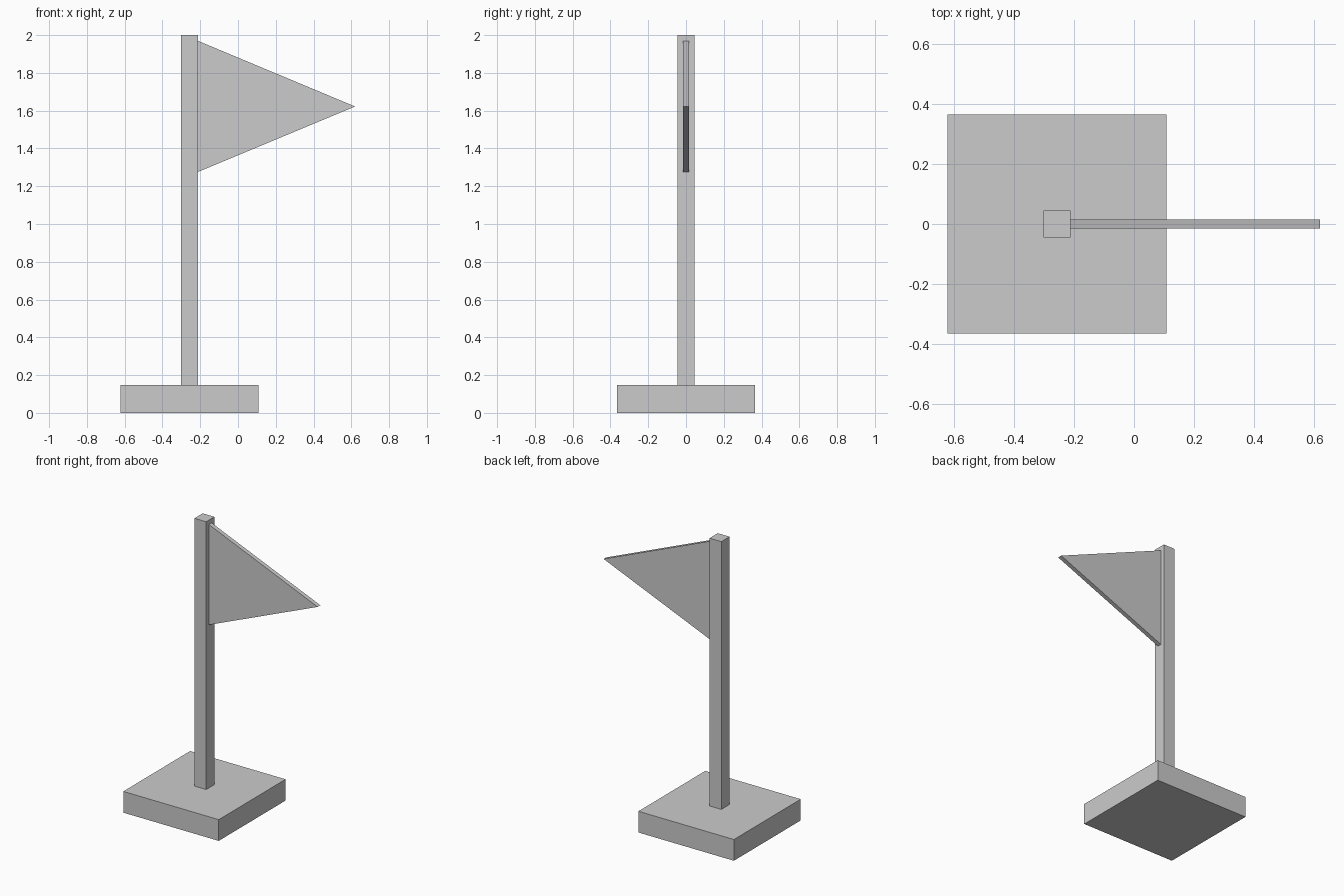
import bpy, bmesh

if "Cube" in bpy.data.objects:
    bpy.data.objects.remove(bpy.data.objects["Cube"])

POLE_X = -0.257


def box(name, center, size):
    bpy.ops.mesh.primitive_cube_add(size=1, location=center)
    ob = bpy.context.object
    ob.name = name
    ob.scale = size
    bpy.ops.object.transform_apply(location=False, rotation=False, scale=True)
    return ob


# square base plate and post
box("base", (POLE_X, 0, 0.0735), (0.731, 0.731, 0.147))
box("pole", (POLE_X, 0, 1.0735), (0.09, 0.09, 1.853))

# triangular pennant, extruded through its thickness
bm = bmesh.new()
outline = [(-0.213, 1.275), (0.62, 1.622), (-0.213, 1.97)]
face = bm.faces.new([bm.verts.new((x, -0.015, z)) for x, z in outline])
ext = bmesh.ops.extrude_face_region(bm, geom=[face])
bmesh.ops.translate(bm, vec=(0, 0.03, 0),
                    verts=[v for v in ext["geom"] if isinstance(v, bmesh.types.BMVert)])
bmesh.ops.recalc_face_normals(bm, faces=bm.faces)
mesh = bpy.data.meshes.new("flag")
bm.to_mesh(mesh)
bm.free()
bpy.context.collection.objects.link(bpy.data.objects.new("flag", mesh))
